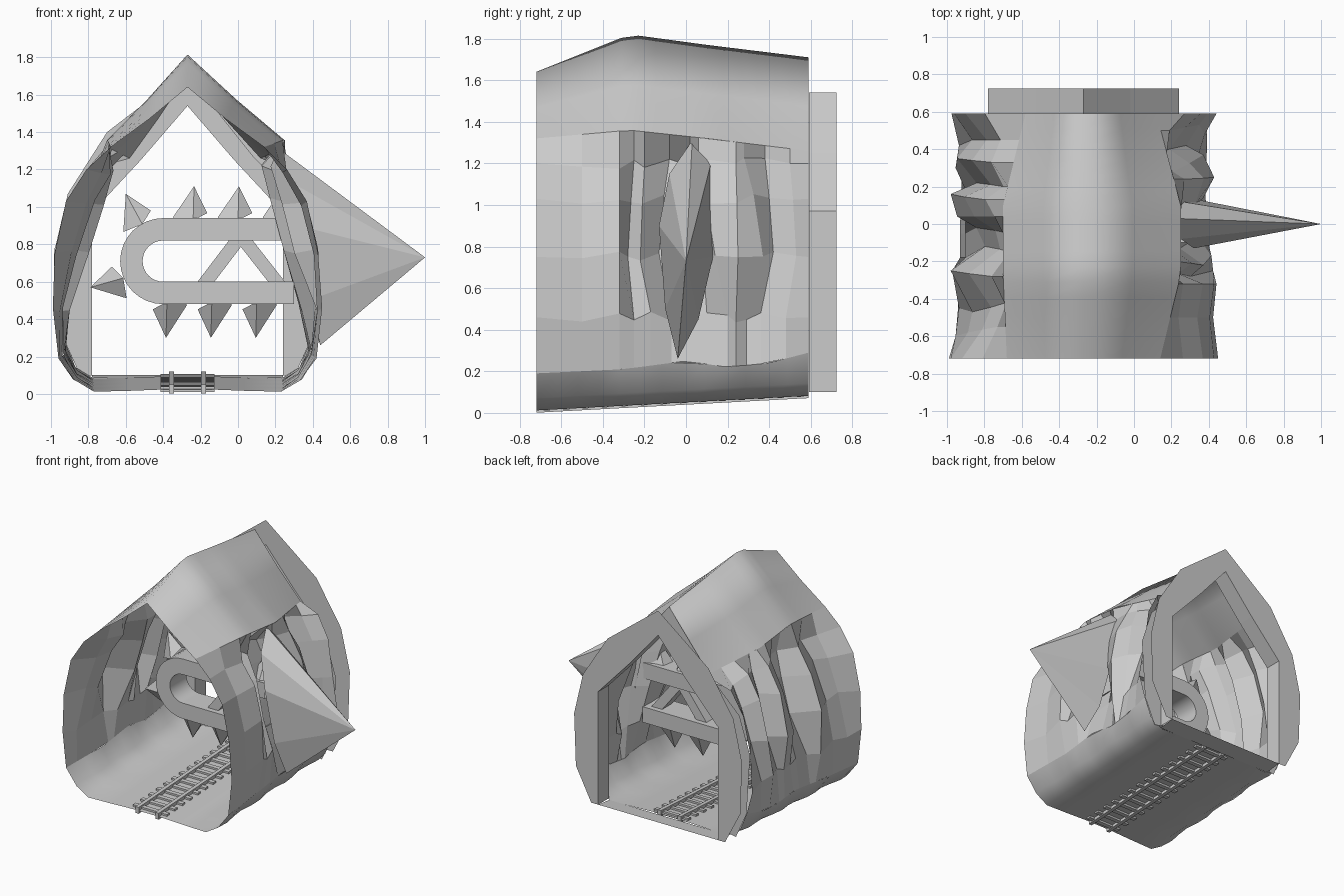
import bpy, bmesh, math, random
from mathutils import Vector

if "Cube" in bpy.data.objects:
    bpy.data.objects.remove(bpy.data.objects["Cube"])

random.seed(4)
CX = -0.27  # tunnel centre line
stone = bpy.data.materials.new("grey_stone")
stone.diffuse_color = (0.6, 0.6, 0.6, 1)
stone.use_nodes = True
stone.node_tree.nodes["Principled BSDF"].inputs["Base Color"].default_value = stone.diffuse_color


def make(name, verts, faces, smooth=False):
    me = bpy.data.meshes.new(name)
    me.from_pydata([tuple(v) for v in verts], [], faces)
    bm = bmesh.new()
    bm.from_mesh(me)
    bmesh.ops.recalc_face_normals(bm, faces=bm.faces)
    bm.to_mesh(me)
    bm.free()
    me.materials.append(stone)
    for p in me.polygons:
        p.use_smooth = smooth
    ob = bpy.data.objects.new(name, me)
    bpy.context.collection.objects.link(ob)
    return ob


def loft(name, rows, smooth=False, closed=False):
    n = len(rows[0])
    faces = []
    for i in range(len(rows) - 1):
        for j in range(n if closed else n - 1):
            k = (j + 1) % n
            faces.append((i * n + j, i * n + k, (i + 1) * n + k, (i + 1) * n + j))
    return make(name, [v for r in rows for v in r], faces, smooth)


def lerp_table(table, t):
    for a, b in zip(table, table[1:]):
        if t <= b[0]:
            f = (t - a[0]) / (b[0] - a[0])
            return [p + (q - p) * f for p, q in zip(a[1:], b[1:])]
    return list(table[-1][1:])


def floor_z(y):
    return 0.012 + 0.07 * (y + 0.72) / 1.31


# Roof: y, apex height, left edge x, right edge x, edge height
ROOF = [(-0.72, 1.64, -0.68, 0.14, 1.32), (-0.27, 1.82, -0.70, 0.25, 1.36),
        (0.1, 1.77, -0.70, 0.25, 1.32), (0.59, 1.71, -0.58, 0.12, 1.26)]
# Seam between walls and floor: y, half width, height
SEAM = [(-0.72, 0.69, 0.19), (-0.3, 0.66, 0.21), (0.0, 0.66, 0.25),
        (0.2, 0.65, 0.22), (0.4, 0.66, 0.24), (0.59, 0.66, 0.29)]
rows = []
for i in range(17):
    y = -0.72 + 1.31 * i / 16
    top, xl, xr, ze = lerp_table(ROOF, y)
    rows.append([(xl, y, ze), ((xl + CX) / 2, y, (ze + top) / 2 - 0.01), (CX, y, top),
                 ((xr + CX) / 2, y, (ze + top) / 2 - 0.01), (xr, y, ze)])
loft("roof", rows, True)

# Rock walls: columns of (y upper, middle, lower) and (bulge upper, middle, lower)
PROFILE = [(1.2, 0.38, 0.54, 0), (1.03, 0.41, 0.65, 0.5), (0.75, 0.48, 0.71, 1),
           (0.46, 0.54, 0.72, 2)]
RIGHT = [((-0.72,) * 3, (0.95, 0.95, 1.0)), ((-0.5,) * 3, (0.8, 0.85, 0.85)),
         ((-0.32,) * 3, (0.95, 0.95, 0.95)), ((-0.25, -0.28, -0.25), (0.4, 0.4, 0.85)),
         ((-0.2, -0.22, -0.17), (0.7, 0.7, 0.8)), ((-0.08, -0.13, -0.07), (0.1, 0.15, 0.4)),
         ((0.02, 0.08, 0.1), (0.2, 0.2, 0.3)), ((0.06, 0.14, 0.2), (0.85, 0.7, 0.5)),
         ((0.24, 0.25, 0.24), (1.0, 0.95, 0.8)), ((0.28, 0.37, 0.29), (0.6, 0.7, 0.4)),
         ((0.38, 0.42, 0.36), (0.1, 0.3, 0.4)), ((0.5, 0.53, 0.48), (0.5, 0.6, 0.6)),
         ((0.59,) * 3, (1.0, 0.8, 0.95))]
LEFT = [((-0.72,) * 3, (1.0, 1.0, 1.0)), ((-0.55, -0.58, -0.6), (0.5, 0.6, 0.8)),
        ((-0.42, -0.47, -0.45), (0.2, 0.5, 0.7)), ((-0.28, -0.25, -0.25), (0.7, 1.0, 0.9)),
        ((-0.15, -0.12, -0.18), (0.1, 0.2, 0.5)), ((-0.05, -0.02, -0.05), (0.1, 0.4, 0.5)),
        ((0.04, 0.04, 0.02), (0.6, 0.85, 0.5)), ((0.13, 0.16, 0.12), (0.9, 1.0, 0.6)),
        ((0.2, 0.22, 0.18), (0.3, 0.4, 0.5)), ((0.33, 0.35, 0.3), (0.7, 0.85, 0.8)),
        ((0.45, 0.45, 0.42), (0.4, 0.5, 0.7)), ((0.59,) * 3, (0.92, 0.92, 0.92))]
for name, side, table in (("right_rock_wall", 1, RIGHT), ("left_rock_wall", -1, LEFT)):
    rows = []
    for i, (ys, bulge) in enumerate(table):
        top, xl, xr, ze = lerp_table(ROOF, ys[0])
        half, zs = lerp_table(SEAM, ys[2])
        row = [(xr if side > 0 else xl, ys[0], ze)]
        inside = 0 < i < len(table) - 1
        for z, inner, outer, level in PROFILE:
            j = random.uniform(-0.03, 0.03) if inside else 0
            lo, hi = int(level), math.ceil(level)
            b, y = (bulge[lo] + bulge[hi]) / 2, (ys[lo] + ys[hi]) / 2
            row.append((CX + side * (inner + (outer - inner) * b), y, z + j))
        rows.append(row + [(CX + side * half, ys[2], zs)])
    loft(name, rows)

# Floor: shallow smooth trough rising to the walls
rows = []
for i in range(14):
    y = -0.72 + 1.31 * i / 13
    z = floor_z(y)
    half, zs = lerp_table(SEAM, y)
    wave = 0.012 * math.sin(i * 1.7)
    right = [(0.12, z + 0.012), (0.3, z + 0.005), (0.5, z),
             (0.6 + wave, z + 0.06), (half, zs)]
    rows.append([(CX - x, y, h) for x, h in reversed(right)] +
                [(CX + x, y, h) for x, h in right])
loft("floor", rows, True)

# Back portal: flat face, short house-shaped passage and the tunnel end wall
inner = [(0.51, 0.1), (0.51, 0.5), (0.51, 0.75), (0.51, 0.97), (0.25, 1.25), (0, 1.54)]
outer = [(0.57, 0.1), (0.70, 0.35), (0.715, 0.75), (0.64, 1.07), (0.43, 1.4), (0, 1.73)]
shell = [(0.57, 0.09), (0.66, 0.29), (0.69, 0.75), (0.6, 1.03), (0.36, 1.26), (0, 1.71)]


def arch(half, y):
    return ([(CX - x, y, z) for x, z in half] +
            [(CX + x, y, z) for x, z in reversed(half[:-1])])


loft("portal_face", [arch(inner, 0.725), arch(outer, 0.725)])
loft("portal_passage", [arch(inner, 0.592), arch(inner, 0.725)])
loft("end_wall", [arch(inner, 0.592), arch(shell, 0.592)])
make("portal_sill", [(CX - .51, .59, .085), (CX + .51, .59, .085),
                     (CX + .51, .725, .1), (CX - .51, .725, .1)], [(0, 1, 2, 3)])

# Large stone spike on the right wall
base = [(0.22, 0.03, 1.31), (0.25, 0.12, 1.2), (0.34, 0.13, 0.75), (0.38, 0.06, 0.45),
        (0.44, -0.04, 0.26), (0.38, -0.1, 0.5), (0.32, -0.13, 0.9), (0.25, -0.08, 1.15)]
make("large_spike", base + [(1.0, 0.0, 0.73)],
     [(i, (i + 1) % 8, 8) for i in range(8)])

# Hanging loop: rounded band running into the right wall
W = 0.1


def band_path(r):
    pts = [(0.3, 0.71 + r)]
    pts += [(-0.4 + r * math.cos(a), 0.71 + r * math.sin(a))
            for a in (math.pi / 2 + math.pi * i / 16 for i in range(17))]
    return pts + [(0.3, 0.71 - r)]


rows = [[(a[0], -W, a[1]), (a[0], W, a[1]), (b[0], W, b[1]), (b[0], -W, b[1])]
        for a, b in zip(band_path(0.23), band_path(0.11))]
loop = loft("loop_band", rows, True, True)

# Diagonal braces inside the loop
for name, x0, x1 in (("left_brace", -0.175, 0.0), ("right_brace", 0.21, 0.03)):
    s = 0.045
    pts = [(x0 - s, 0.595), (x0 + s, 0.595), (x1 + s, 0.825), (x1 - s, 0.825)]
    make(name, [(x, y, z) for y in (-0.06, 0.06) for x, z in pts],
         [(0, 1, 2, 3), (7, 6, 5, 4)] +
         [(i, (i + 1) % 4, (i + 1) % 4 + 4, i + 4) for i in range(4)])


# Spikes around the loop: base centre and tip in the x-z plane
def thorn(name, c, t):
    c, t = Vector((c[0], 0, c[1])), Vector((t[0], 0, t[1]))
    up = (t - c).normalized()
    along = up.cross(Vector((0, 1, 0)))
    ring = [c + along * a + Vector((0, w, 0)) + up * h
            for a, w, h in ((-0.09, -0.02, 0.05), (-0.02, -0.09, 0), (0.09, -0.03, 0),
                            (0.07, 0.06, 0), (-0.04, 0.08, 0.02))]
    make(name, ring + [t], [(i, (i + 1) % 5, 5) for i in range(5)] + [tuple(range(5))])


for i in range(3):
    thorn("upper_thorn", (-0.26 + 0.24 * i, 0.93), (-0.235 + 0.24 * i, 1.11))
    thorn("lower_thorn", (-0.36 + 0.24 * i, 0.49), (-0.385 + 0.24 * i, 0.3))
thorn("corner_thorn", (-0.53, 0.9), (-0.6, 1.07))
thorn("end_thorn", (-0.61, 0.6), (-0.79, 0.57))


# Railway: rails and sleepers half sunk into the floor slope
def sloped_box(name, x, w, y0, y1, low, high):
    v = [(x + sx * w, y, floor_z(y) + h) for y in (y0, y1)
         for sx, h in ((-1, low), (1, low), (1, high), (-1, high))]
    make(name, v, [(0, 1, 2, 3), (7, 6, 5, 4)] +
         [(i, (i + 1) % 4, (i + 1) % 4 + 4, i + 4) for i in range(4)])


for s in (-1, 1):
    sloped_box("rail", CX + s * 0.085, 0.014, -0.72, 0.59, -0.011, 0.038)
for i in range(14):
    y = -0.67 + 1.22 * i / 13
    sloped_box("sleeper", CX, 0.145, y - 0.016, y + 0.016, -0.003, 0.026)

# Keep the loop's corners sharp and its bend smooth
loop.select_set(True)
bpy.context.view_layer.objects.active = loop
bpy.ops.object.shade_smooth_by_angle(angle=math.radians(40))
